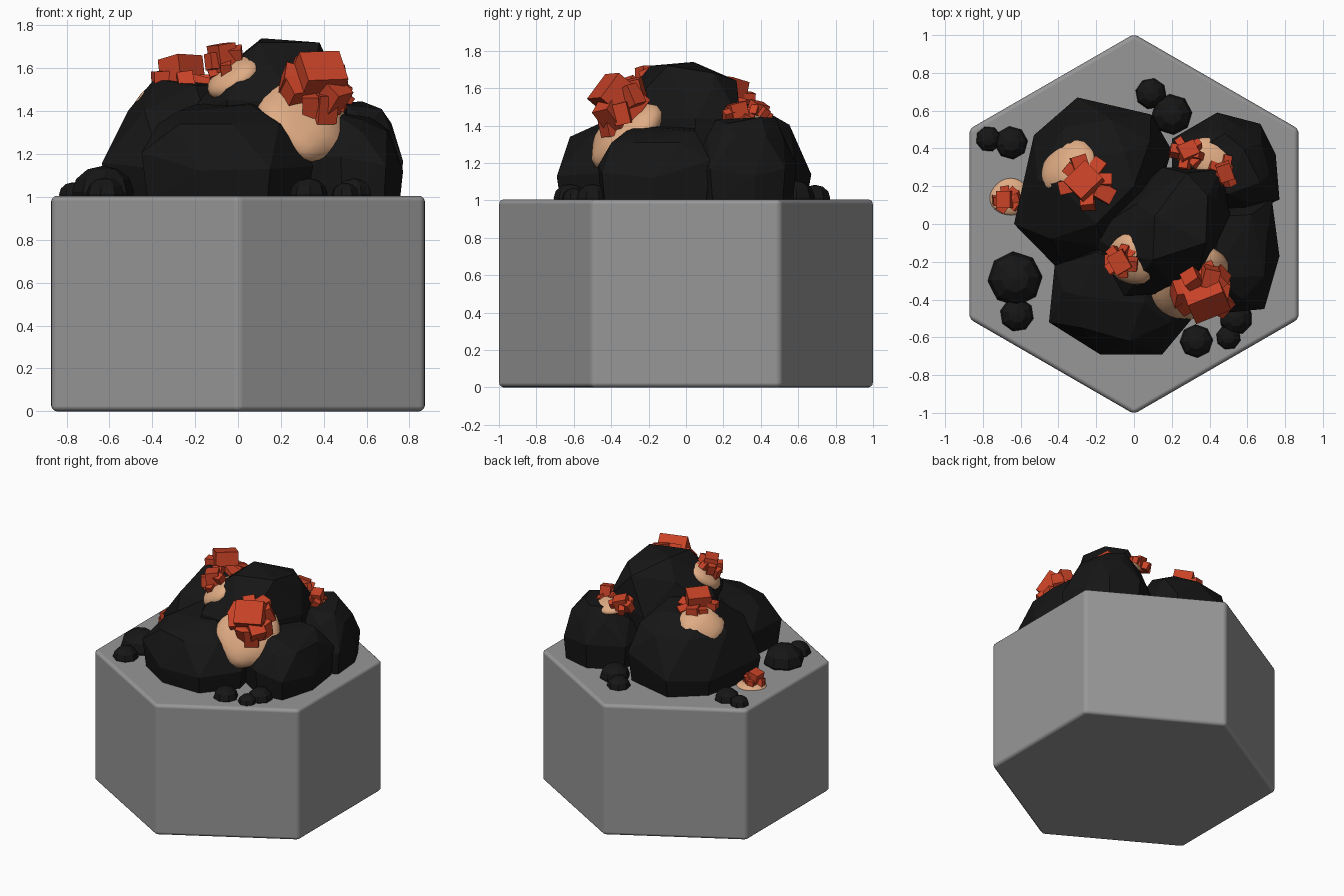
import bpy, bmesh, math, random
from mathutils import Vector, Matrix

if "Cube" in bpy.data.objects:
    bpy.data.objects.remove(bpy.data.objects["Cube"])

random.seed(4)


def material(name, rgb):
    m = bpy.data.materials.new(name)
    m.diffuse_color = (*rgb, 1)
    m.use_nodes = True
    m.node_tree.nodes["Principled BSDF"].inputs["Base Color"].default_value = m.diffuse_color
    return m


STONE = material("stone", (0.31, 0.31, 0.31))
COAL = material("coal", (0.008, 0.008, 0.008))
SAND = material("sand", (0.74, 0.41, 0.23))
ORE = material("ore", (0.58, 0.055, 0.02))


def finish(bm, name, mat=None, smooth=False):
    bmesh.ops.recalc_face_normals(bm, faces=bm.faces[:])
    me = bpy.data.meshes.new(name)
    bm.to_mesh(me)
    bm.free()
    for p in me.polygons:
        p.use_smooth = smooth
    ob = bpy.data.objects.new(name, me)
    bpy.context.collection.objects.link(ob)
    if mat:
        me.materials.append(mat)
    return ob


def facing(normal):
    return Vector(normal).to_track_quat('Z', 'Y').to_matrix().to_4x4()


# Hexagonal pedestal with softened edges
bm = bmesh.new()
bmesh.ops.create_cone(bm, cap_ends=True, segments=6, radius1=1.006, radius2=1.006, depth=1.005,
                      matrix=Matrix.Translation((0, 0, 0.5025)))
xs = [v.co.x for v in bm.verts]
if max(xs) > 0.9:
    bmesh.ops.rotate(bm, verts=bm.verts[:], matrix=Matrix.Rotation(math.pi / 6, 3, 'Z'))
base = finish(bm, "hex_base", STONE, True)
bev = base.modifiers.new("soft_edges", 'BEVEL')
bev.width, bev.segments = 0.025, 3
bev.harden_normals = True


# Faceted boulder: footprint outline, bulging shoulder and top facet in one hull
def boulder(name, foot, top, belly=1.17, bulge=0.82):
    bm = bmesh.new()
    n = len(foot)
    c = sum((Vector(p) for p in foot), Vector((0, 0))) / n
    tc = sum((Vector(p) for p in top), Vector()) / len(top)
    for i, p in enumerate(foot):
        p, q = Vector(p), Vector(foot[(i + 1) % n])
        bm.verts.new((*p, belly + random.uniform(-0.06, 0.06)))
        bm.verts.new((*(c + (p - c) * 0.93), 0.98))
        mid = (p + q) / 2
        bm.verts.new((*tc.xy.lerp(mid, bulge), belly + (tc.z - belly) * 0.66))
    for p in top:
        bm.verts.new(p)
    res = bmesh.ops.convex_hull(bm, input=bm.verts[:])
    junk = {g for g in res["geom_interior"] + res["geom_unused"]
            if isinstance(g, bmesh.types.BMVert)}
    bmesh.ops.delete(bm, geom=list(junk), context='VERTS')
    return finish(bm, name, COAL)


boulder("boulder_left",
        [(-.30, .67), (-.53, .47), (-.635, 0), (-.35, -.29), (.05, -.1), (.2, .39), (.09, .58)],
        [(-.39, .2, 1.55), (-.3, .35, 1.52), (-.2, 0, 1.52), (0, .2, 1.53), (-.05, .38, 1.5)])
boulder("boulder_front",
        [(-.45, -.52), (-.42, -.22), (0, 0), (.3, -.2), (.35, -.45), (.15, -.69), (-.18, -.69)],
        [(-.28, -.38, 1.4), (-.2, -.15, 1.43), (.09, -.25, 1.45), (.05, -.42, 1.43)])
boulder("boulder_peak",
        [(-.24, -.05), (-.05, -.38), (.32, -.36), (.51, .05), (.46, .29), (.15, .3)],
        [(.11, .04, 1.74), (.1, -.19, 1.72), (.38, -.1, 1.72), (.39, .15, 1.68), (.28, .27, 1.64)],
        1.4, 0.8)
boulder("boulder_right",
        [(.69, -.45), (.48, -.47), (.3, -.36), (.35, .1), (.73, .13), (.77, -.17)],
        [(.58, -.28, 1.36), (.43, -.28, 1.4), (.45, .04, 1.39), (.62, .05, 1.37)])
boulder("boulder_back",
        [(.2, .45), (.44, .59), (.67, .53), (.75, .37), (.77, .13), (.5, 0), (.2, .2)],
        [(.35, .4, 1.43), (.48, .48, 1.44), (.58, .4, 1.445), (.67, .22, 1.41), (.5, .16, 1.43)])

# Small round pebbles scattered around the edge
for i, (x, y, r) in enumerate([(-.63, -.29, .145), (-.62, -.48, .09), (-.77, .45, .068),
                               (-.65, .43, .088), (.09, .69, .083), (.2, .58, .108),
                               (.33, -.62, .088), (.5, -.6, .066), (.54, -.5, .088)]):
    bm = bmesh.new()
    mat = (Matrix.Translation((x, y, 1 + r * 0.15)) @ Matrix.Rotation(random.random(), 4, 'Z')
           @ Matrix.Diagonal((1, 1, 0.85, 1)))
    bmesh.ops.create_uvsphere(bm, u_segments=8, v_segments=6, radius=r, matrix=mat)
    finish(bm, f"pebble_{i + 1}", COAL)


# Smooth sandy patches lying against the boulders
def patch(name, centre, normal, size):
    bm = bmesh.new()
    bmesh.ops.create_icosphere(bm, subdivisions=3, radius=1, matrix=Matrix.Translation(centre)
                               @ facing(normal) @ Matrix.Diagonal((*size, 1)))
    for v in bm.verts:
        d = v.co - Vector(centre)
        v.co = Vector(centre) + d * (1 + 0.06 * math.sin(23 * d.x + 9 * d.y) * math.cos(19 * d.z))
    finish(bm, name, SAND, True)


patch("sand_left", (-.335, .30, 1.43), (-.5, .45, .75), (.17, .16, .1))
patch("sand_peak", (-.02, -.19, 1.56), (-.5, -.3, .75), (.14, .14, .07))
patch("sand_front", (.31, -.31, 1.36), (.4, -.65, .65), (.23, .24, .11))
patch("sand_back", (.4, .35, 1.42), (.1, .2, 1), (.14, .1, .04))
patch("sand_ground", (-.66, .14, 1.0), (0, 0, 1), (.11, .1, .035))


# Ore clusters: one large block ringed by smaller tilted blocks
def cluster(name, centre, normal, big, spread, count):
    bm = bmesh.new()
    frame = Matrix.Translation(centre) @ facing(normal)
    for i in range(count + 1):
        a = i * 2.4
        s = big if i == 0 else big * random.uniform(0.45, 0.65)
        off = Vector() if i == 0 else Vector((math.cos(a) * spread, math.sin(a) * spread,
                                              random.uniform(-0.5, 0.05) * big))
        tilt = Matrix.Rotation(random.uniform(-.35, .35), 4, 'X') @ \
            Matrix.Rotation(random.uniform(-.35, .35), 4, 'Y') @ Matrix.Rotation(a, 4, 'Z')
        bmesh.ops.create_cube(bm, size=s, matrix=frame @ Matrix.Translation(off) @ tilt
                              @ Matrix.Diagonal((1, 0.85, 1.15, 1)))
    finish(bm, name, ORE)


cluster("ore_left", (-.26, .22, 1.56), (-.1, .1, 1), .16, .1, 7)
cluster("ore_peak", (-.07, -.2, 1.65), (-.35, -.2, 1), .11, .055, 7)
cluster("ore_front", (.37, -.36, 1.54), (.2, -.45, .8), .2, .1, 10)
cluster("ore_back_a", (.28, .38, 1.47), (-.1, .2, 1), .095, .06, 6)
cluster("ore_back_b", (.48, .28, 1.47), (.3, .1, 1), .09, .055, 6)
cluster("ore_ground", (-.68, .13, 1.06), (-.2, 0, 1), .09, .045, 6)
